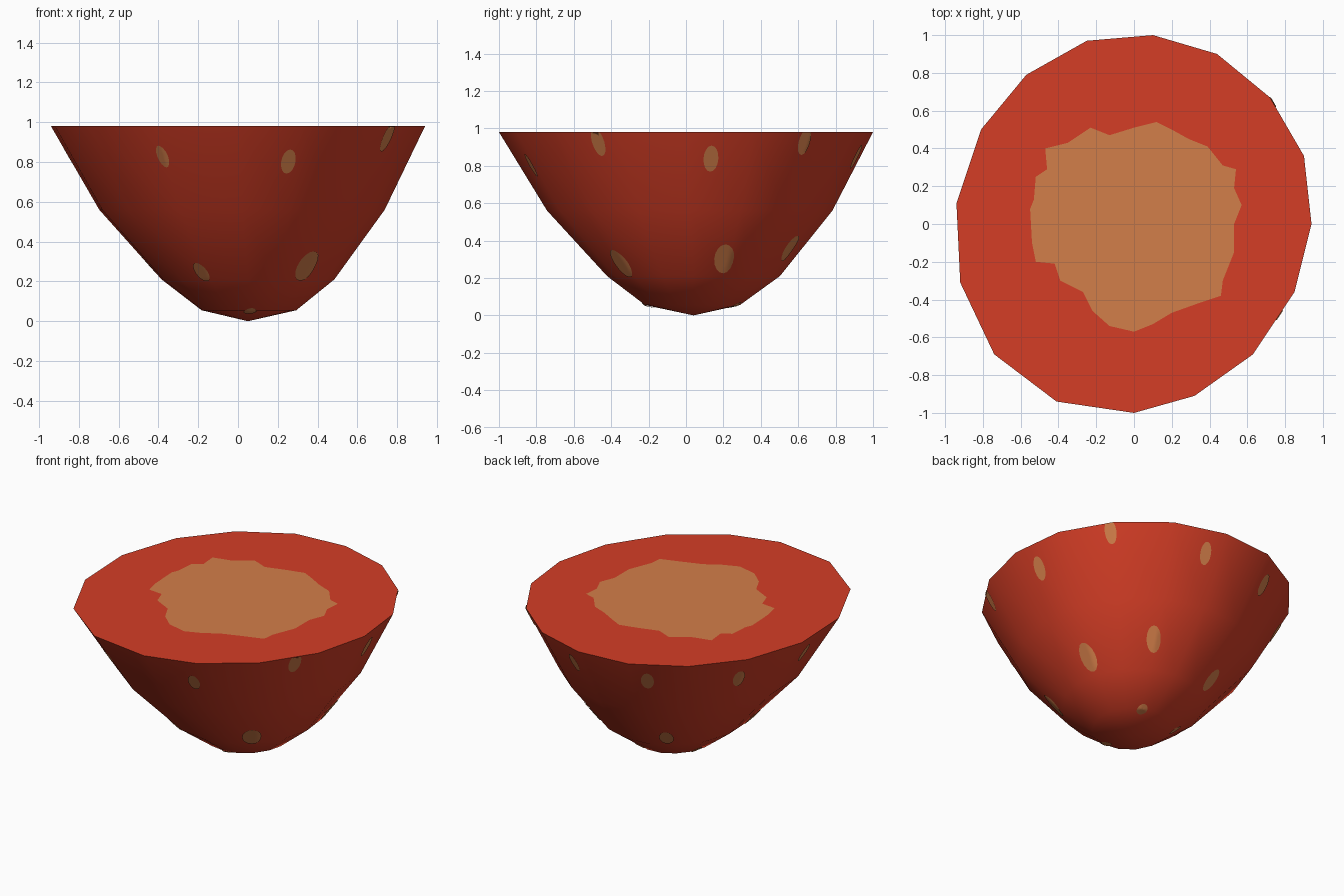
import bpy, bmesh, math
from mathutils import Vector
from mathutils.bvhtree import BVHTree
from mathutils.geometry import tessellate_polygon

if "Cube" in bpy.data.objects:
    bpy.data.objects.remove(bpy.data.objects["Cube"])

H = 0.98


def material(name, rgb):
    m = bpy.data.materials.new(name)
    m.diffuse_color = (*rgb, 1)
    m.use_nodes = True
    m.node_tree.nodes["Principled BSDF"].inputs["Base Color"].default_value = m.diffuse_color
    return m


RED = material("berry red", (0.66, 0.047, 0.019))
TAN = material("pale tan", (0.65, 0.21, 0.067))


def add_object(name, verts, faces, mat, smooth):
    me = bpy.data.meshes.new(name)
    me.from_pydata([tuple(v) for v in verts], [], faces)
    me.materials.append(mat)
    for p in me.polygons:
        p.use_smooth = smooth
    ob = bpy.data.objects.new(name, me)
    bpy.context.collection.objects.link(ob)
    return ob


def fix_normals(ob, up):
    # point the faces of a flat sheet upward
    bm = bmesh.new()
    bm.from_mesh(ob.data)
    bm.normal_update()
    for f in bm.faces:
        if f.normal.z * up < 0:
            f.normal_flip()
    bm.to_mesh(ob.data)
    bm.free()


# rim outline, scaled down in rings to the pole: z, centre x, centre y, scale
RIM = [(.94, 0), (.90, .36), (.72, .67), (.44, .90), (.10, 1), (-.25, .97),
       (-.57, .79), (-.81, .50), (-.94, .11), (-.92, -.31), (-.74, -.69),
       (-.41, -.94), (0, -1), (.32, -.91), (.63, -.69), (.85, -.36)]
RINGS = [(H, 0, 0, 1), (.56, .02, .02, .763), (.21, .05, .04, .462), (.055, .055, .035, .253)]
N = len(RIM)

# outer skin of the half berry
verts = [Vector((cx + x * s, cy + y * s, z)) for z, cx, cy, s in RINGS for x, y in RIM]
verts.append(Vector((.05, .04, 0)))
faces = []
for r in range(len(RINGS) - 1):
    for i in range(N):
        j = (i + 1) % N
        faces.append((r * N + i, (r + 1) * N + i, (r + 1) * N + j, r * N + j))
base = (len(RINGS) - 1) * N
faces += [(base + i, len(verts) - 1, base + (i + 1) % N) for i in range(N)]
add_object("berry_skin", verts, faces, RED, True)
skin = BVHTree.FromPolygons(verts, faces)

# flat cut face: tan core with a ragged edge, red border around it
CORE = [(.57, .10), (.53, .19), (.54, .29), (.47, .31), (.39, .41), (.29, .45), (.20, .50),
        (.12, .54), (0, .51), (-.13, .47), (-.23, .51), (-.35, .43), (-.47, .40),
        (-.46, .29), (-.52, .25), (-.53, .13), (-.55, .08), (-.54, -.10), (-.52, -.20),
        (-.42, -.21), (-.39, -.30), (-.27, -.36), (-.22, -.46), (-.13, -.54), (0, -.57),
        (.10, -.53), (.20, -.47), (.34, -.42), (.46, -.38), (.47, -.30), (.53, -.15), (.53, 0)]
outer = [Vector((x, y, H)) for x, y in RIM]
inner = [Vector((x, y, H)) for x, y in CORE]
border = add_object("cut_border", outer + inner, tessellate_polygon([outer, inner]), RED, False)
core = add_object("cut_core", inner, tessellate_polygon([inner]), TAN, False)
fix_normals(border, 1)
fix_normals(core, 1)


# seeds: thin ovals draped over the skin
def seed(name, hit, normal, width, length):
    if normal.dot(hit - Vector((0, 0, .7))) < 0:
        normal = -normal
    side = Vector((0, 0, 1)).cross(normal).normalized()
    along = normal.cross(side)
    pts = [hit]
    segs, rings = 16, 4
    for r in range(1, rings + 1):
        for k in range(segs):
            a = 2 * math.pi * k / segs
            pts.append(hit + (side * width * math.cos(a) + along * length * math.sin(a)) * (r / rings / 2))
    out = []
    for p in pts:
        q, n, _, _ = skin.find_nearest(p)
        q = q + normal * .005
        q.z = min(q.z, H)
        out.append(q)
    fs = [(0, 1 + k, 1 + (k + 1) % segs) for k in range(segs)]
    for r in range(rings - 1):
        for k in range(segs):
            a, b = 1 + r * segs + k, 1 + r * segs + (k + 1) % segs
            fs.append((a, a + segs, b + segs, b))
    add_object(name, out, fs, TAN, True)


# angle in degrees, height, width, length
SIDE = [(8.8, .84, .08, .155), (41.5, .93, .075, .155), (78, .85, .07, .145), (110, .84, .08, .15),
        (147, .82, .08, .15), (182, .84, .07, .15), (246, .83, .065, .13), (287, .805, .075, .14),
        (328, .93, .08, .17),
        (-45, .28, .12, .19), (21, .305, .11, .19), (61, .36, .09, .17), (112, .29, .09, .16),
        (190, .28, .09, .15), (-114, .25, .08, .13)]
for i, (deg, z, w, l) in enumerate(SIDE):
    a = math.radians(deg)
    hit, n, _, _ = skin.ray_cast(Vector((0, 0, z)), Vector((math.cos(a), math.sin(a), 0)))
    seed(f"side_seed_{i + 1}", hit, n, w, l)

# small seeds near the tip: x, y
for i, (x, y) in enumerate([(.155, .262), (-.19, .16), (.06, -.20)]):
    hit, n, _, _ = skin.ray_cast(Vector((x, y, -1)), Vector((0, 0, 1)))
    seed(f"tip_seed_{i + 1}", hit, n, .065, .09)
